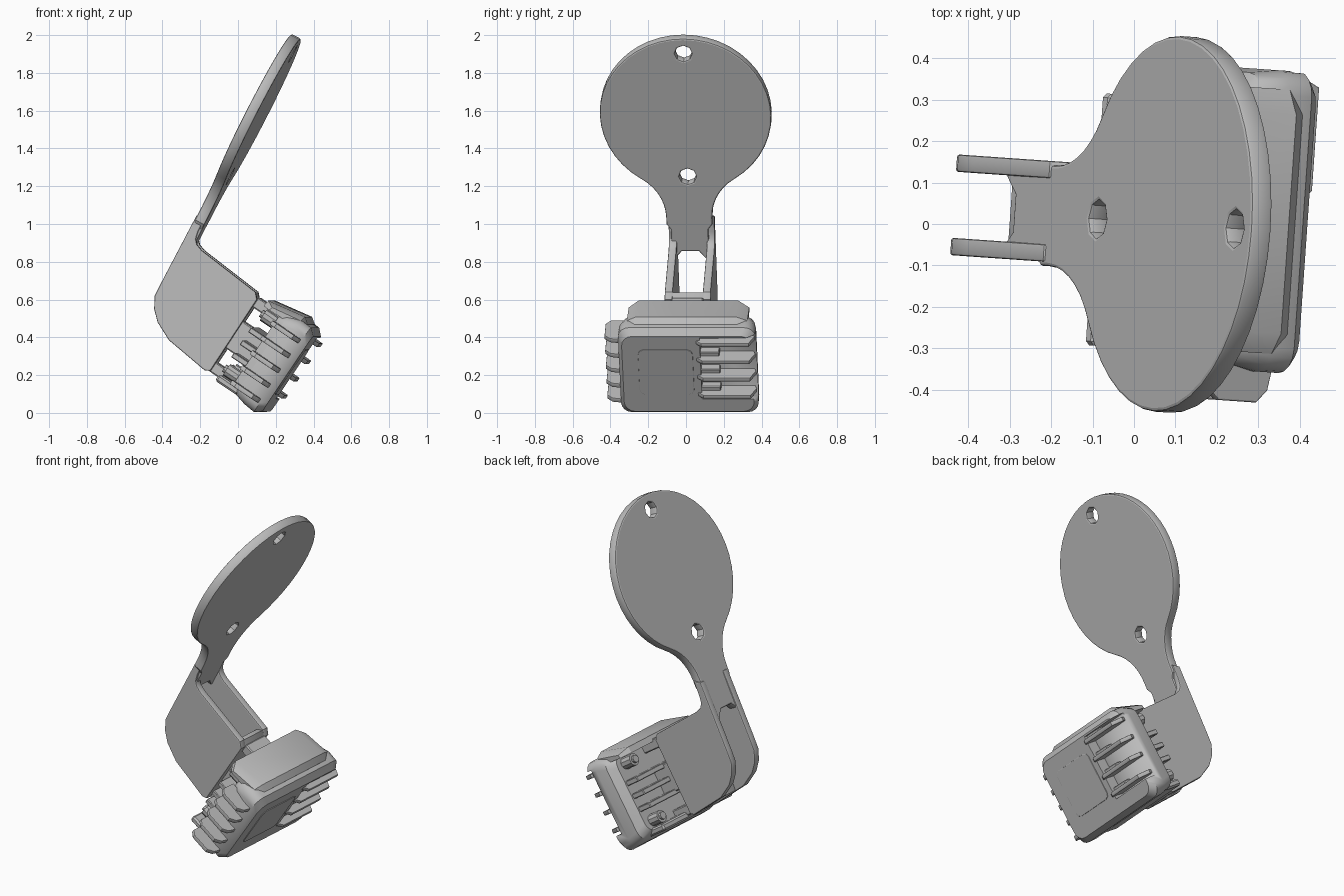
import bpy, bmesh, math
from mathutils import Matrix

if "Cube" in bpy.data.objects:
    bpy.data.objects.remove(bpy.data.objects["Cube"], do_unlink=True)

grey = bpy.data.materials.new("plain grey")
grey.use_nodes = True
grey.diffuse_color = (0.5, 0.5, 0.5, 1)
grey.node_tree.nodes["Principled BSDF"].inputs["Base Color"].default_value = (0.5, 0.5, 0.5, 1)

YAW = Matrix.Rotation(math.radians(-4), 4, 'Z')
# local x, y, z become world y, z, x
BASE = Matrix(((0, 0, 1, 0), (1, 0, 0, 0), (0, 1, 0, 0), (0, 0, 0, 1)))


def tilted(degrees, origin=(0, 0, 0)):
    return YAW @ Matrix.Translation(origin) @ Matrix.Rotation(math.radians(degrees), 4, 'Y') @ BASE


def side_frame(y):
    return YAW @ Matrix.Translation((0, y, 0)) @ Matrix.Rotation(math.pi / 2, 4, 'X')


DEVICE = tilted(34)      # x = width, y = up the face, z = out of the face


def finish(obj, angle=30):
    obj.data.materials.clear()
    obj.data.materials.append(grey)
    bpy.ops.object.select_all(action='DESELECT')
    obj.select_set(True)
    bpy.context.view_layer.objects.active = obj
    bpy.ops.object.shade_smooth_by_angle(angle=math.radians(angle))
    return obj


def mesh_object(name, bm, matrix):
    bmesh.ops.recalc_face_normals(bm, faces=bm.faces)
    mesh = bpy.data.meshes.new(name)
    bm.to_mesh(mesh)
    bm.free()
    obj = bpy.data.objects.new(name, mesh)
    bpy.context.collection.objects.link(obj)
    obj.matrix_world = matrix
    return finish(obj)


def plate(name, outlines, thickness, matrix, bevel=0.006):
    """Filled outline with holes, extruded and edge-rounded."""
    curve = bpy.data.curves.new(name, 'CURVE')
    curve.dimensions = '2D'
    curve.fill_mode = 'BOTH'
    curve.extrude = thickness / 2 - bevel
    curve.bevel_depth = bevel
    curve.bevel_resolution = 1
    curve.offset = -bevel
    for points in outlines:
        spline = curve.splines.new('POLY')
        spline.points.add(len(points) - 1)
        for p, (x, y) in zip(spline.points, points):
            p.co = (x, y, 0, 1)
        spline.use_cyclic_u = True
    obj = bpy.data.objects.new(name, curve)
    bpy.context.collection.objects.link(obj)
    obj.matrix_world = matrix
    bpy.ops.object.select_all(action='DESELECT')
    obj.select_set(True)
    bpy.context.view_layer.objects.active = obj
    bpy.ops.object.convert(target='MESH')
    return finish(bpy.context.view_layer.objects.active)


def block(name, x, y, z, bevel=0.006):
    bm = bmesh.new()
    bmesh.ops.create_cube(bm, size=1)
    for v in bm.verts:
        v.co = [(r[0] + r[1]) / 2 + c * (r[1] - r[0]) for c, r in zip(v.co, (x, y, z))]
    if bevel:
        bmesh.ops.bevel(bm, geom=bm.edges[:], offset=bevel, segments=1, affect='EDGES')
    return mesh_object(name, bm, DEVICE)


def loft(name, sections):
    """Skin between closed sections of equal point count, capped at both ends."""
    bm = bmesh.new()
    rings = [[bm.verts.new(p) for p in section] for section in sections]
    for a, b in zip(rings, rings[1:]):
        for i in range(len(a)):
            j = (i + 1) % len(a)
            bm.faces.new((a[i], a[j], b[j], b[i]))
    bm.faces.new(rings[0])
    bm.faces.new(rings[-1])
    return mesh_object(name, bm, DEVICE)


def arc(cx, cy, r, start, end, n):
    return [(cx + r * math.cos(math.radians(start + (end - start) * i / n)),
             cy + r * math.sin(math.radians(start + (end - start) * i / n))) for i in range(n + 1)]


def rounded(x0, x1, y0, y1, r, n=4):
    return (arc(x1 - r, y1 - r, r, 0, 90, n) + arc(x0 + r, y1 - r, r, 90, 180, n)
            + arc(x0 + r, y0 + r, r, 180, 270, n) + arc(x1 - r, y0 + r, r, 270, 360, n))


# Round plate with neck, flared into the neck by fillets; its foot ends in an arched notch
R, HALF, FILLET, NECK = 0.455, 0.122, 0.27, -0.61
join = math.degrees(math.atan2(NECK, HALF + FILLET))
flare = [(0.045, -0.81), (0.085, -0.86), (0.1, -0.86), (0.1, -0.68), (HALF, -0.65)]
flare += arc(HALF + FILLET, NECK, FILLET, 180, 180 + join, 7)
outline = flare + arc(0, 0, R, join, 180 - join, 36)[1:-1]
outline += [(-x, y) for x, y in reversed(flare)]
holes = [arc(0, s, 0.046, 0, 315, 7) for s in (0.365, -0.365)]
plate("round_plate_and_neck", [outline] + holes, 0.056, tilted(27.1, (0.101, 0.006, 1.588)), 0.008)

# Bracket: two cheeks joined by a lower wall and an end wall, open at top and back
CENTRE = 0.016
cheek = [(-0.213, 1.045), (-0.4, 0.69), (-0.435, 0.62), (-0.438, 0.55), (-0.42, 0.48),
         (-0.36, 0.385), (-0.17, 0.225), (-0.14, 0.222), (0.108, 0.6), (0.1, 0.64),
         (-0.185, 0.86), (-0.21, 0.89), (-0.217, 0.92), (-0.205, 0.96), (-0.165, 1.04)]
for side, label in ((-1, "right"), (1, "left")):
    plate(label + "_bracket_cheek", [cheek], 0.042, side_frame(CENTRE + side * 0.101))
lower = [(-0.3, 0.34), (-0.17, 0.228), (-0.14, 0.225), (-0.13, 0.27), (-0.28, 0.39)]
plate("bracket_lower_wall", [lower], 0.2, side_frame(CENTRE), 0.003)
end = [(-0.165, 0.226), (-0.14, 0.224), (0.106, 0.6), (0.098, 0.638), (0.055, 0.63)]
plate("bracket_end_wall", [end], 0.2, side_frame(CENTRE), 0.003)

# Device body lofted from rounded rectangles
rows = ((-0.09, -0.28, 0.34, 0.11, 0.57), (-0.05, -0.32, 0.385, 0.085, 0.585),
        (0.02, -0.335, 0.395, 0.068, 0.605), (0.085, -0.335, 0.395, 0.062, 0.602),
        (0.12, -0.315, 0.375, 0.09, 0.57))
body = loft("device_body", [[(x, y, u) for x, y in rounded(x0, x1, y0, y1, 0.06)]
                            for u, x0, x1, y0, y1 in rows])

# Recess behind the front cooling fins
cutter = block("fin_recess_cutter", (0.1, 0.5), (0.17, 0.56), (0.055, 0.3), 0)
cut = body.modifiers.new("fin recess", 'BOOLEAN')
cut.object = cutter
cut.operation = 'DIFFERENCE'
cut.solver = 'EXACT'
bpy.ops.object.select_all(action='DESELECT')
body.select_set(True)
bpy.context.view_layer.objects.active = body
bpy.ops.object.modifier_apply(modifier=cut.name)
bpy.data.objects.remove(cutter, do_unlink=True)

# Front fins, tapered toward the outer edge
fin = [(0.08, 0.04), (0.375, 0.04), (0.39, 0.08), (0.36, 0.147), (0.11, 0.147), (0.08, 0.12)]
for i in range(4):
    lift = DEVICE @ Matrix.Translation((0, 0.2 + i * 0.11, 0)) @ Matrix.Rotation(math.pi / 2, 4, 'X')
    plate(f"front_fin_{i + 1}", [fin], 0.024, lift, 0.004)
    block(f"front_fin_foot_{i + 1}", (0.08, 0.2), (0.2 + i * 0.11, 0.235 + i * 0.11), (0.04, 0.1), 0.004)

# Side fins
leaf = [(-0.3, -0.1), (-0.385, -0.1), (-0.41, -0.07), (-0.41, 0.04), (-0.38, 0.07), (-0.3, 0.085)]
for i in range(5):
    lift = DEVICE @ Matrix.Translation((0, 0.13 + i * 0.095, 0)) @ Matrix.Rotation(math.pi / 2, 4, 'X')
    plate(f"side_fin_{i + 1}", [leaf], 0.026, lift, 0.004)

# Thin front panel
plate("front_panel", [rounded(-0.23, 0.06, 0.2, 0.485, 0.03, 2)], 0.008,
      DEVICE @ Matrix.Translation((0, 0, 0.12)), 0.002)

# Hood over the top, with sloping shoulders
hood = [(0.555, -0.19), (0.592, -0.185), (0.63, 0.025), (0.605, 0.06), (0.56, 0.05)]
shoulder = [(0.555, -0.15), (0.575, -0.145), (0.602, 0.02), (0.59, 0.04), (0.56, 0.035)]
loft("rear_hood", [[(x, v, u) for v, u in section] for x, section in
                   ((-0.29, shoulder), (-0.24, hood), (0.29, hood), (0.35, shoulder))])

# Rear shell: lower lip, ribs and mounting blocks
block("rear_lower_lip", (-0.3, 0.31), (0.085, 0.125), (-0.18, -0.04), 0.01)
for i, height in enumerate((0.25, 0.33, 0.41)):
    block(f"rear_rib_{i + 1}", (-0.27, 0.33), (height - 0.015, height + 0.015), (-0.18, -0.07), 0.004)
for name, low, high in (("middle", 0.25, 0.42), ("upper", 0.51, 0.57), ("lower", 0.1, 0.16)):
    block(name + "_mount", (-0.07, 0.1), (low, high), (-0.25, -0.07))

# Screw bosses with screw heads
for x in (-0.22, 0.27):
    for y in (0.165, 0.515):
        for name, r, z in (("screw_boss", 0.036, -0.115), ("screw_head", 0.022, -0.13)):
            bm = bmesh.new()
            bmesh.ops.create_cone(bm, cap_ends=True, segments=10, radius1=r, radius2=r, depth=0.1)
            mesh_object(name, bm, DEVICE @ Matrix.Translation((x, y, z)))
